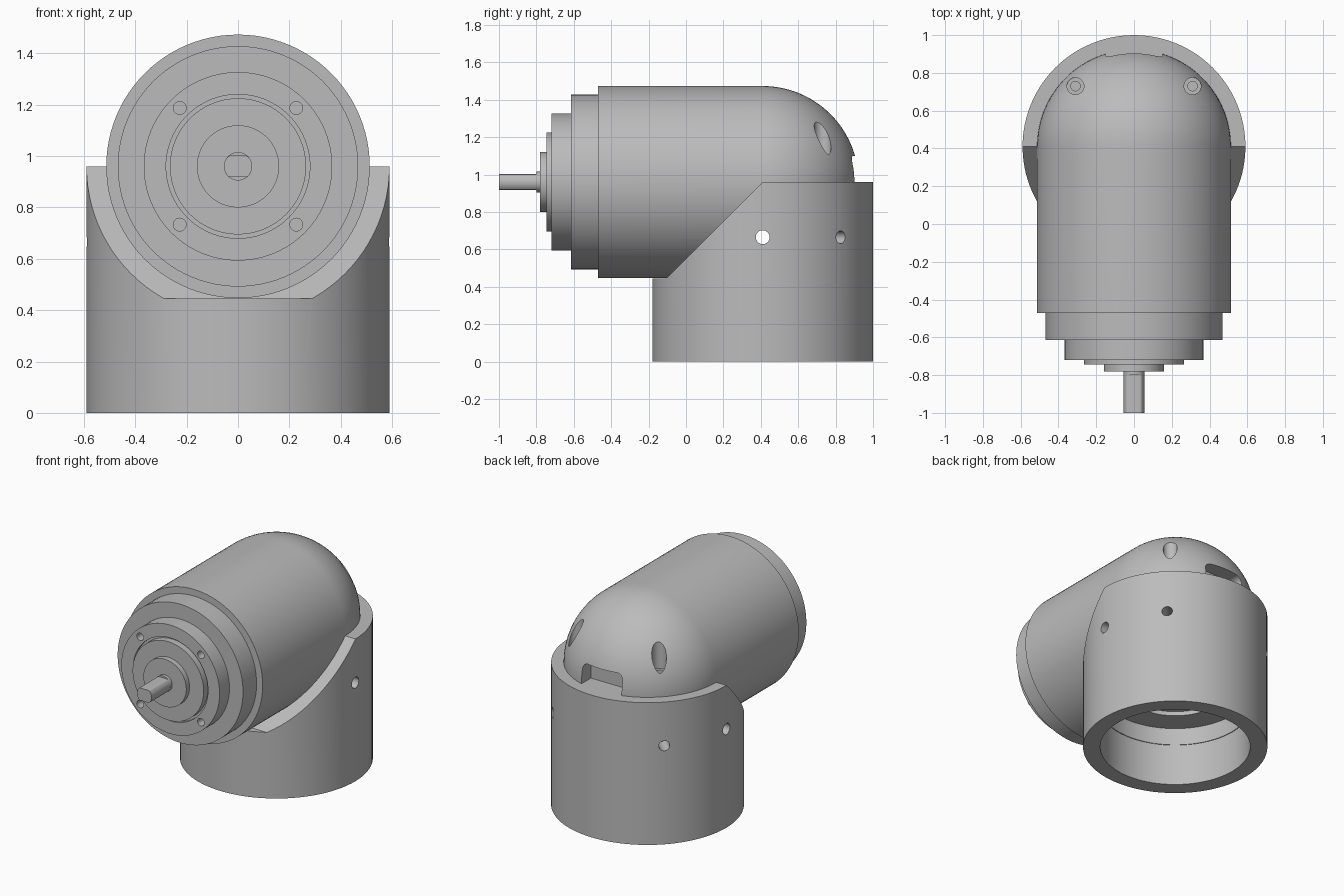
import bpy, bmesh, math
from mathutils import Vector, Matrix

cube = bpy.data.objects.get("Cube")
if cube:
    bpy.data.objects.remove(cube, do_unlink=True)

grey = bpy.data.materials.new("machined_grey")
grey.use_nodes = True
colour = (0.5, 0.5, 0.5, 1)
grey.diffuse_color = colour
grey.node_tree.nodes["Principled BSDF"].inputs["Base Color"].default_value = colour

AXIS_Z = 0.96      # height of the motor axis
BASE_Y = 0.41      # centre of the vertical sleeve
BODY_R = 0.513


def finish(name, bm):
    bmesh.ops.recalc_face_normals(bm, faces=bm.faces)
    mesh = bpy.data.meshes.new(name)
    bm.to_mesh(mesh)
    bm.free()
    mesh.materials.append(grey)
    obj = bpy.data.objects.new(name, mesh)
    bpy.context.collection.objects.link(obj)
    return obj


def lathe(name, profile, axis, centre, steps=96):
    """Revolve (radius, distance along axis) points."""
    bm = bmesh.new()
    verts = [bm.verts.new(Vector(centre) + Vector((r, 0, 0)) + axis * t) for r, t in profile]
    edges = [bm.edges.new(pair) for pair in zip(verts, verts[1:])]
    bmesh.ops.spin(bm, geom=verts + edges, cent=centre, axis=axis,
                   angle=math.tau, steps=steps)
    bmesh.ops.remove_doubles(bm, verts=bm.verts, dist=0.0005)
    return finish(name, bm)


def rod(name, start, end, radius, flat=None):
    """Cylinder between two points, optionally with two flats."""
    start, end = Vector(start), Vector(end)
    line = end - start
    bm = bmesh.new()
    bmesh.ops.create_cone(bm, cap_ends=True, segments=32, radius1=radius,
                          radius2=radius, depth=line.length)
    if flat:
        for v in bm.verts:
            v.co.y = max(-flat, min(flat, v.co.y))
    turn = line.to_track_quat('Z', 'Y').to_matrix().to_4x4()
    bmesh.ops.transform(bm, verts=bm.verts,
                        matrix=Matrix.Translation((start + end) / 2) @ turn)
    return finish(name, bm)


def cut(obj, cutters):
    for cutter in cutters:
        mod = obj.modifiers.new("cut", 'BOOLEAN')
        mod.operation = 'DIFFERENCE'
        mod.solver = 'EXACT'
        mod.object = cutter
        bpy.context.view_layer.objects.active = obj
        bpy.ops.object.modifier_apply(modifier=mod.name)


# Sleeve with stepped bore underneath
sleeve = lathe("base_sleeve", [
    (0, AXIS_Z), (0.59, AXIS_Z), (0.59, 0), (0.48, 0), (0.48, 0.29), (0.475, 0.29),
    (0.475, 0.41), (0.31, 0.41), (0.31, 0.44), (0, 0.44)],
    Vector((0, 0, 1)), (0, BASE_Y, 0))

# Motor body: stepped nose, barrel and round dome
nose = [(0, -0.80), (0.055, -0.80), (0.055, -0.78), (0.16, -0.78), (0.16, -0.745),
        (0.265, -0.745), (0.265, -0.70), (0.28, -0.70), (0.28, -0.72), (0.367, -0.72),
        (0.367, -0.615), (0.468, -0.615), (0.468, -0.47), (BODY_R, -0.47)]
dome = [(BODY_R * math.cos(a), BASE_Y + BODY_R * math.sin(a))
        for a in (math.pi / 2 * i / 24 for i in range(25))]
body = lathe("motor_body", nose + dome, Vector((0, 1, 0)), (0, 0, AXIS_Z))

# Output shaft with two flats
shaft = rod("output_shaft", (0, -0.79, AXIS_Z), (0, -1, AXIS_Z), 0.055, flat=0.042)

# Sloped front opening of the sleeve
bm = bmesh.new()
outline = [(-0.5, 0.445), (-0.105, 0.445), (0.61, 1.16), (-0.5, 1.16)]
face = bm.faces.new([bm.verts.new((-1, y, z)) for y, z in outline])
extruded = bmesh.ops.extrude_face_region(bm, geom=[face])["geom"]
bmesh.ops.translate(bm, vec=(2, 0, 0),
                    verts=[g for g in extruded if isinstance(g, bmesh.types.BMVert)])
slope_cutter = finish("slope_cutter", bm)

# Rounded cable slot in the back of the dome
bm = bmesh.new()
bmesh.ops.create_cube(bm, size=1, matrix=Matrix.Translation((0, 0.9, 1.0))
                      @ Matrix.Diagonal((0.30, 0.2, 0.2, 1)))
along_y = [e for e in bm.edges if abs(e.verts[0].co.y - e.verts[1].co.y) > 0.1]
bmesh.ops.bevel(bm, geom=along_y, offset=0.045, segments=6, profile=0.5, affect='EDGES')
slot_cutter = finish("slot_cutter", bm)

# Screw holes
HOLE_Z = 0.665
cross_hole = rod("cross_hole", (-0.8, BASE_Y, HOLE_Z), (0.8, BASE_Y, HOLE_Z), 0.037)
sleeve_holes, body_holes = [], []
for side in (-1, 1):
    d = Vector((side, 1, 0)).normalized()
    hub = Vector((0, BASE_Y, HOLE_Z))
    sleeve_holes.append(rod("diagonal_hole", hub + d * 0.46, hub + d * 0.7, 0.034))
    for radius, floor in ((0.045, 1.1), (0.025, 1.0)):
        body_holes.append(rod("dome_hole", (side * 0.31, 0.73, floor),
                              (side * 0.31, 0.73, 1.6), radius))
    for up in (-1, 1):
        x, z = side * 0.227, AXIS_Z + up * 0.227
        body_holes.append(rod("face_hole", (x, -0.8, z), (x, -0.64, z), 0.025))

cut(sleeve, [slope_cutter, cross_hole] + sleeve_holes)
cut(body, [slot_cutter, cross_hole] + body_holes)
for helper in [slope_cutter, slot_cutter, cross_hole] + sleeve_holes + body_holes:
    bpy.data.objects.remove(helper, do_unlink=True)

# Smooth curved faces, keep machined edges crisp
bpy.ops.object.select_all(action='DESELECT')
for obj in (sleeve, body, shaft):
    obj.select_set(True)
    bpy.context.view_layer.objects.active = obj
bpy.ops.object.shade_smooth_by_angle(angle=math.radians(30))
